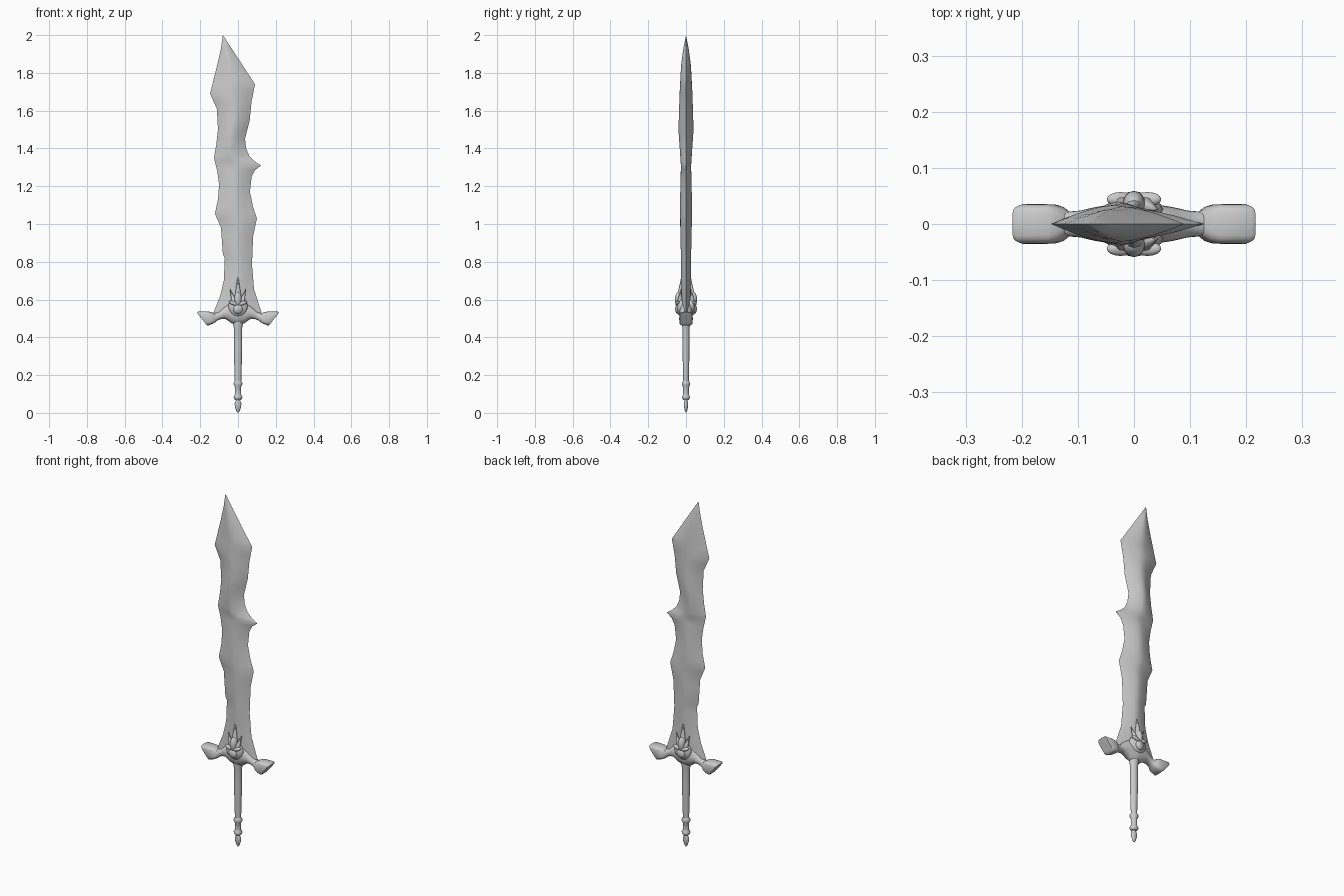
import bpy, bmesh, math
from mathutils import Matrix, Vector

cube = bpy.data.objects.get("Cube")
if cube:
    bpy.data.objects.remove(cube, do_unlink=True)

steel = bpy.data.materials.new("plain grey")
steel.use_nodes = True
GREY = (0.6, 0.6, 0.6, 1)
steel.diffuse_color = GREY
steel.node_tree.nodes["Principled BSDF"].inputs["Base Color"].default_value = GREY


def finish(name, bm, angle=35):
    """Turn a bmesh into a smooth shaded object."""
    bmesh.ops.remove_doubles(bm, verts=bm.verts, dist=0.0002)
    bmesh.ops.recalc_face_normals(bm, faces=bm.faces)
    mesh = bpy.data.meshes.new(name)
    bm.to_mesh(mesh)
    bm.free()
    mesh.materials.append(steel)
    obj = bpy.data.objects.new(name, mesh)
    bpy.context.collection.objects.link(obj)
    bpy.ops.object.select_all(action='DESELECT')
    obj.select_set(True)
    bpy.context.view_layer.objects.active = obj
    bpy.ops.object.shade_smooth_by_angle(angle=math.radians(angle))
    return obj


def loft(name, rings, angle=35):
    """Skin a list of closed rings and cap both ends."""
    bm = bmesh.new()
    loops = [[bm.verts.new(p) for p in ring] for ring in rings]
    n = len(loops[0])
    for a, b in zip(loops, loops[1:]):
        for i in range(n):
            bm.faces.new((a[i], a[(i + 1) % n], b[(i + 1) % n], b[i]))
    bm.faces.new(loops[0])
    bm.faces.new(loops[-1])
    return finish(name, bm, angle)


def sample(points, z):
    """Linear lookup in a list of (z, value) pairs with falling z."""
    for (z1, v1), (z2, v2) in zip(points, points[1:]):
        if z1 >= z >= z2:
            return v1 + (v2 - v1) * (z1 - z) / (z1 - z2)
    return points[-1][1]


# Blade: two notched edges and a thickness along the height
edge_a = [(2, -.08), (1.93, -.09), (1.84, -.11), (1.76, -.13), (1.69, -.148),
          (1.61, -.112), (1.5, -.106), (1.42, -.115), (1.35, -.127),
          (1.28, -.11), (1.21, -.1), (1.13, -.106), (1.055, -.122),
          (.98, -.09), (.84, -.08), (.82, -.07), (.7, -.075),
          (.617, -.095), (.53, -.13)]
edge_b = [(2, -.08), (1.74, .09), (1.65, .072), (1.55, .062), (1.45, .037),
          (1.4, .043), (1.36, .06), (1.33, .09), (1.31, .122), (1.285, .09),
          (1.25, .072), (1.17, .063), (1.09, .08), (1.03, .1), (.935, .08),
          (.785, .074), (.655, .085), (.53, .125)]
depth = [(2, 0), (1.93, .014), (1.84, .026), (1.69, .034), (1.5, .04),
         (1.31, .027), (1.1, .032), (.95, .03), (.8, .026), (.53, .024)]
STEPS = 10
rows = []
for z in sorted({p[0] for p in edge_a + edge_b}, reverse=True):
    a, b, d = (sample(s, z) for s in (edge_a, edge_b, depth))
    row = []
    for i in range(2 * STEPS):
        t = -1 + 2 * i / STEPS if i <= STEPS else 3 - 2 * i / STEPS
        side = -1 if i < STEPS else 1
        y = side * d * (1 - abs(t) ** 1.5)
        row.append(((a + b) / 2 + t * (b - a) / 2, y, z))
    rows.append(row)
loft("blade", rows, 40)


# Guard: rounded sections sweeping out to flared ends
def guard_ring(top, bottom, half_depth, sx, power):
    top, bottom = Vector((top[0], 0, top[1])), Vector((bottom[0], 0, bottom[1]))
    ring = []
    for i in range(20):
        ang = math.tau * i / 20
        c, s = math.cos(ang), math.sin(ang)
        u = math.copysign(abs(c) ** power, c)
        v = math.copysign(abs(s) ** power, s)
        p = (top + bottom) / 2 + (top - bottom) / 2 * v
        ring.append((sx * p.x, u * half_depth, p.z))
    return ring


guard = [((0, .60), (0, .465), .036, 1), ((.04, .59), (.035, .475), .035, 1),
         ((.075, .56), (.065, .497), .03, 1), ((.1, .535), (.09, .497), .024, .9),
         ((.125, .526), (.11, .488), .022, .8), ((.14, .534), (.12, .48), .031, .6),
         ((.155, .536), (.133, .472), .035, .5), ((.21, .536), (.16, .462), .036, .45),
         ((.217, .531), (.165, .464), .033, .45), ((.208, .518), (.174, .477), .022, .5)]
for side, label in ((1, "left"), (-1, "right")):
    loft(label + "_guard_arm", [guard_ring(t, b, d, side, p) for t, b, d, p in guard], 45)


# Turned parts: (radius, height) profiles, flattened in depth
def lathe(name, profile, flat=1.0, sides=16):
    rings = [[(r * math.cos(math.tau * i / sides), flat * r * math.sin(math.tau * i / sides), z)
              for i in range(sides)] for r, z in profile]
    return loft(name, rings, 45)


lathe("grip", [(.026, .5), (.027, .475), (.022, .45), (.022, .36), (.02, .26),
               (.017, .165), (.017, .09)], .85)
lathe("pommel_collar", [(.016, .17), (.023, .158), (.023, .15), (.017, .138),
                        (.016, .105), (.018, .092), (.023, .085), (.022, .077),
                        (.014, .068)], .95)
lathe("pommel_tip", [(.011, .075), (.012, .066), (.018, .048), (.016, .03),
                     (.009, .01), (.001, 0)], .65)


# Ornament on both faces of the guard
def ball(name, centre, size, turn=0):
    bm = bmesh.new()
    m = Matrix.Translation(centre) @ Matrix.Rotation(turn, 4, 'Y') @ Matrix.Diagonal((*size, 1))
    bmesh.ops.create_uvsphere(bm, u_segments=16, v_segments=10, radius=1, matrix=m)
    return finish(name, bm, 60)


def spike(name, base, tip, radius):
    base, tip = Vector(base), Vector(tip)
    axis = tip - base
    bm = bmesh.new()
    m = Matrix.Translation((base + tip) / 2) @ axis.to_track_quat('Z', 'Y').to_matrix().to_4x4()
    bmesh.ops.create_cone(bm, cap_ends=True, segments=8, radius1=radius,
                          radius2=.001, depth=axis.length, matrix=m)
    return finish(name, bm, 50)


for y, label in ((-1, "front"), (1, "back")):
    ball(label + "_boss", (0, y * .026, .56), (.052, .024, .05))
    ball(label + "_boss_dome", (0, y * .042, .55), (.026, .016, .026))
    ball(label + "_crest", (0, y * .036, .60), (.02, .023, .042))
    spike(label + "_crest_spike", (0, y * .032, .60), (0, y * .022, .73), .019)
    for x in (-1, 1):
        ball(label + "_brow", (x * .024, y * .044, .58), (.026, .013, .01), x * -.35)
        spike(label + "_side_prong", (x * .02, y * .034, .585),
              (x * .042, y * .026, .655), .015)
